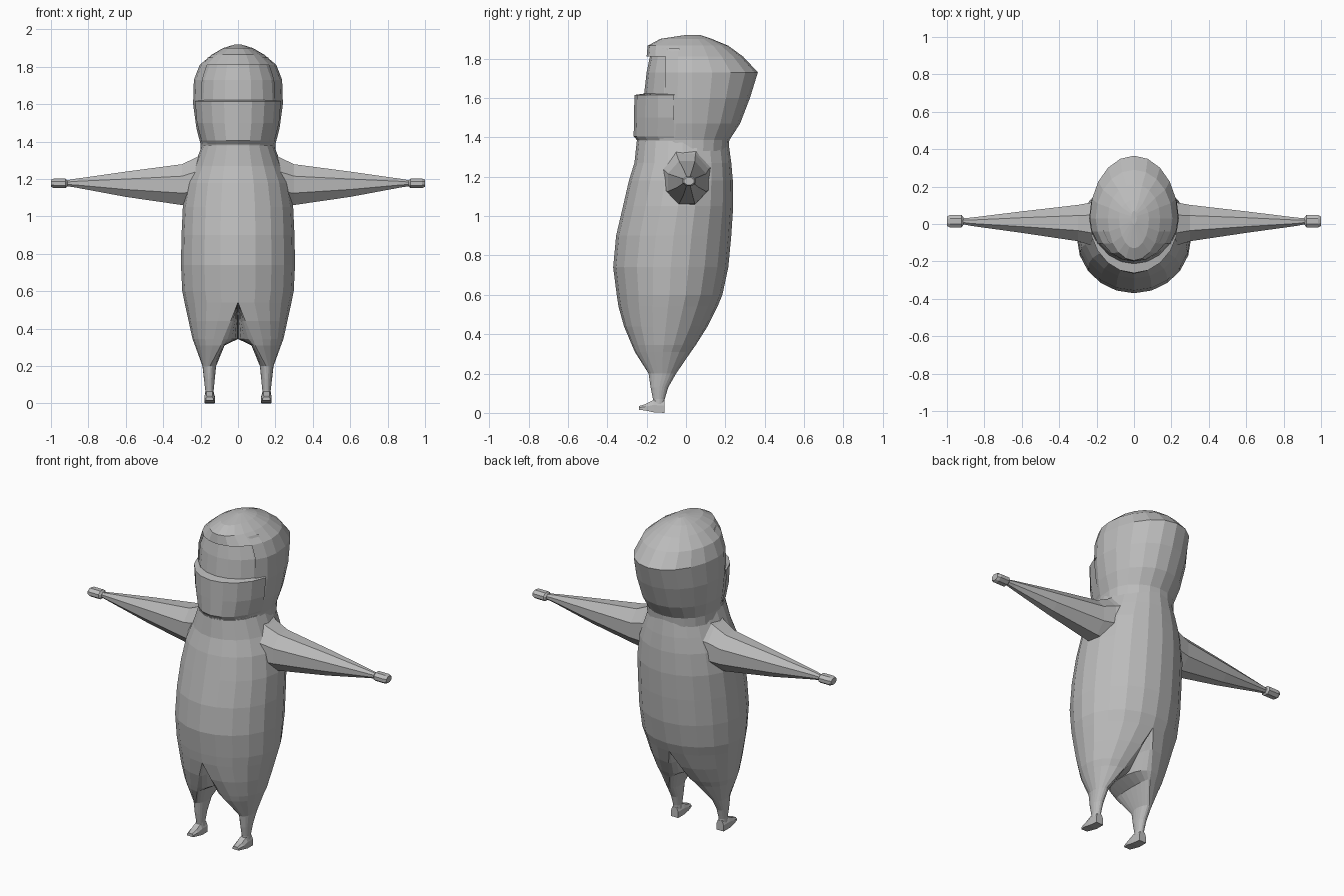
import bpy, bmesh, math

if "Cube" in bpy.data.objects:
    bpy.data.objects.remove(bpy.data.objects["Cube"])

grey = bpy.data.materials.new("plain grey")
grey.diffuse_color = (0.5, 0.5, 0.5, 1)
grey.use_nodes = True
grey.node_tree.nodes["Principled BSDF"].inputs["Base Color"].default_value = grey.diffuse_color


def finish(bm, name):
    bmesh.ops.remove_doubles(bm, verts=bm.verts, dist=0.0005)
    bmesh.ops.recalc_face_normals(bm, faces=bm.faces)
    me = bpy.data.meshes.new(name)
    bm.to_mesh(me)
    bm.free()
    me.materials.append(grey)
    ob = bpy.data.objects.new(name, me)
    bpy.context.collection.objects.link(ob)
    return ob


def loft(rings, cap_start=True, cap_end=True, closed=True):
    """Skin a list of equal-length point rings."""
    bm = bmesh.new()
    rows = [[bm.verts.new(p) for p in r] for r in rings]
    n = len(rows[0])
    for a, b in zip(rows, rows[1:]):
        for i in range(n if closed else n - 1):
            j = (i + 1) % n
            bm.faces.new((a[i], a[j], b[j], b[i]))
    if cap_start:
        bm.faces.new(rows[0])
    if cap_end:
        bm.faces.new(rows[-1])
    return bm


def level(z, cx, rxo, rxi, yf, yb, cy=None, n=20, arc=None):
    """Egg ring at height z; angle 0 is the front, separate outer/inner and front/back radii."""
    cy = (yf + yb) / 2 if cy is None else cy
    angles = arc or [2 * math.pi * i / n for i in range(n)]
    pts = []
    for a in angles:
        s, c = math.sin(a), math.cos(a)
        pts.append((cx + s * (rxo if s > 0 else rxi),
                    cy - c * ((cy - yf) if c > 0 else (yb - cy)), z))
    return pts


def mirror(ob):
    m = ob.modifiers.new("mirror", 'MIRROR')
    m.use_axis = (True, False, False)


# torso: z, half width, front y, back y
torso = [(0.60, .298, -.352, .185), (0.74, .305, -.37, .215), (0.90, .302, -.355, .23),
         (1.05, .295, -.32, .24), (1.18, .272, -.29, .238), (1.27, .235, -.262, .23),
         (1.38, .192, -.25, .215)]
finish(loft([level(z, 0, r, r, f, b) for z, r, f, b in torso], cap_start=False), "torso")

# legs: z, centre x, outer radius, inner radius, front y, back y
leg = [(0.60, 0, .298, 0, -.352, .185), (0.54, 0, .286, 0, -.343, .16),
       (0.44, .04, .224, .04, -.315, .11), (0.345, .08, .163, .08, -.275, .05),
       (0.31, .092, .138, .02, -.26, .025), (0.20, .15, .04, .033, -.19, -.05),
       (0.13, .152, .03, .028, -.18, -.09), (0.07, .152, .023, .022, -.168, -.108),
       (0.02, .152, .024, .024, -.17, -.108)]
mirror(finish(loft([level(*r) for r in leg], cap_start=False), "leg"))

# feet: y, half width, bottom z, top z
foot = [(-.108, .024, 0, .06), (-.165, .028, .003, .065), (-.205, .028, .012, .045),
        (-.24, .02, .016, .034)]
rings = []
for y, w, lo, hi in foot:
    rings.append([(.152 - w, y, lo), (.152 + w, y, lo), (.152 + w, y, lo + .6 * (hi - lo)),
                  (.152 + .6 * w, y, hi), (.152 - .6 * w, y, hi), (.152 - w, y, lo + .6 * (hi - lo))])
mirror(finish(loft(rings), "foot"))


# arms and hands: x, centre y, centre z, y radius, z radius
def along_x(stations, name):
    rings = [[(x, cy + ry * math.sin(a), cz + rz * math.cos(a))
              for a in (math.pi / 8 + math.pi * i / 4 for i in range(8))]
             for x, cy, cz, ry, rz in stations]
    mirror(finish(loft(rings), name))


along_x([(.16, 0, 1.19, .15, .18), (.225, 0, 1.185, .125, .14), (.30, .005, 1.17, .105, .118),
         (.60, .01, 1.172, .062, .073), (.87, .012, 1.178, .024, .025),
         (.92, .015, 1.177, .016, .016)], "arm")
along_x([(.912, .015, 1.177, .022, .016), (.922, .015, 1.177, .036, .027),
         (.985, .015, 1.177, .036, .027), (1.0, .015, 1.177, .027, .02)], "hand")

# hood: z, half width, front y, back y, with the face opening removed
hood = [(1.33, .20, -.24, .215), (1.385, .20, -.25, .22), (1.47, .222, -.225, .275),
        (1.60, .24, -.205, .325), (1.73, .236, -.20, .365), (1.81, .205, -.20, .29),
        (1.865, .14, -.195, .215), (1.90, .08, -.13, .13), (1.92, .015, .0, .07)]
bm = loft([level(z, 0, r, r, f, b, cy=0.03) for z, r, f, b in hood], cap_start=False)
opening = [f for f in bm.faces
           if f.calc_center_median().y < -.09 and 1.42 < f.calc_center_median().z < 1.82]
bmesh.ops.delete(bm, geom=opening, context='FACES')
finish(bm, "hood")

# forehead and face mask: partial rings across the opening
arc = [math.radians(-72 + 18 * i) for i in range(9)]
face = [(1.45, .215, -.21), (1.60, .23, -.215), (1.73, .222, -.20), (1.85, .17, -.175)]
finish(loft([level(z, 0, r, r, f, .2, cy=0.03, arc=arc) for z, r, f in face],
            False, False, False), "forehead")
mask = [(1.625, .215, -.19), (1.615, .241, -.262), (1.50, .231, -.264), (1.405, .205, -.266),
        (1.37, .19, -.235)]
finish(loft([level(z, 0, r, r, f, .2, cy=0.03, arc=arc) for z, r, f in mask],
            False, False, False), "face_mask")
